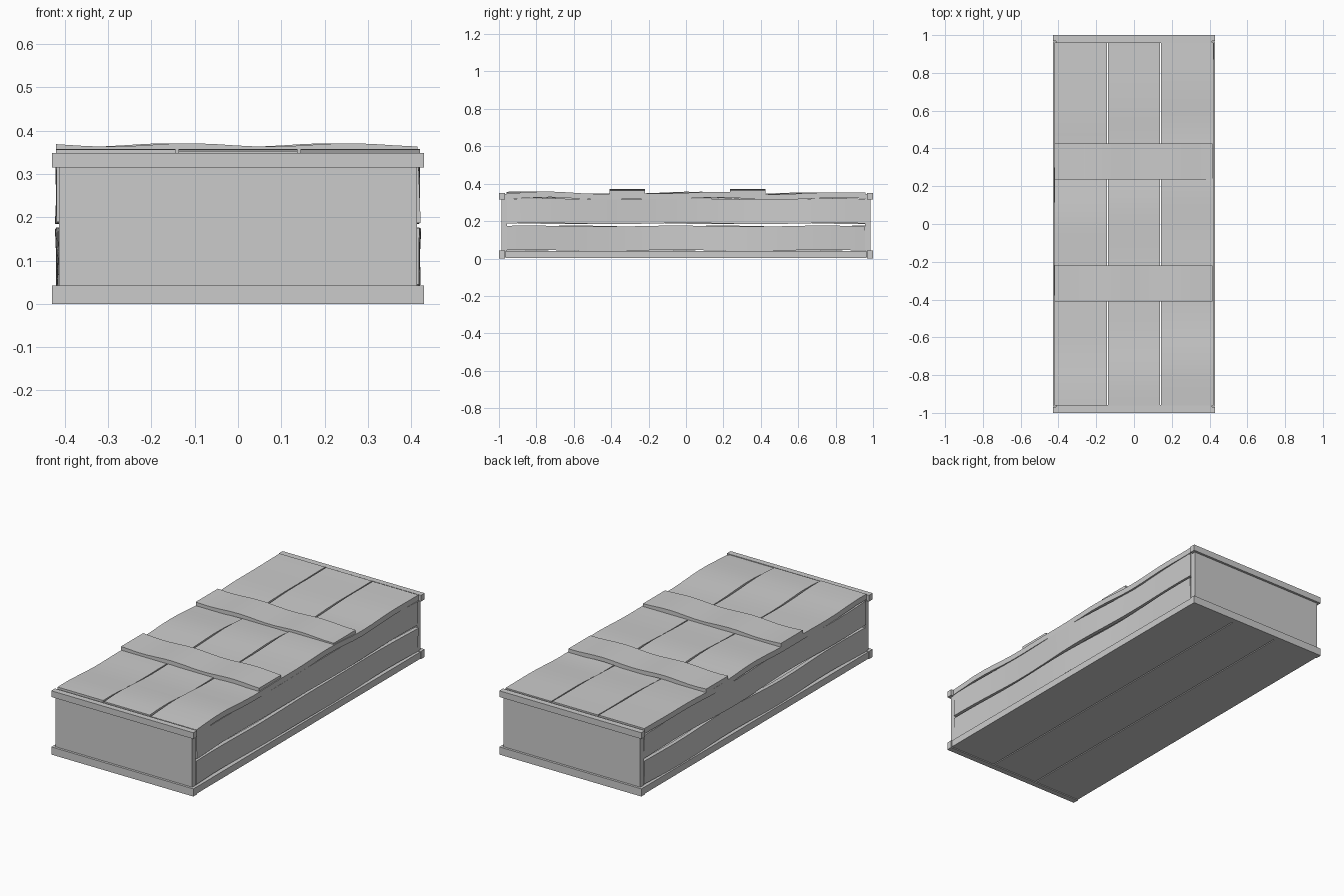
import bpy, bmesh
from math import sin, radians

if "Cube" in bpy.data.objects:
    bpy.data.objects.remove(bpy.data.objects["Cube"])


def board(name, x, y, z, axis=None, cuts=1, warp=None):
    """Box between ranges, sliced along one axis, then optionally warped."""
    lo, hi = (x[0], y[0], z[0]), (x[1], y[1], z[1])
    bm = bmesh.new()
    bmesh.ops.create_cube(bm, size=1)
    for v in bm.verts:
        v.co = [lo[i] + (v.co[i] + 0.5) * (hi[i] - lo[i]) for i in range(3)]
    if axis is not None:
        n = [0, 0, 0]
        n[axis] = 1
        for k in range(1, cuts):
            p = [0, 0, 0]
            p[axis] = lo[axis] + (hi[axis] - lo[axis]) * k / cuts
            bmesh.ops.bisect_plane(bm, geom=bm.verts[:] + bm.edges[:] + bm.faces[:],
                                   plane_co=p, plane_no=n)
    if warp:
        for v in bm.verts:
            v.co = warp(v.co.copy())
    bmesh.ops.recalc_face_normals(bm, faces=bm.faces[:])
    me = bpy.data.meshes.new(name)
    bm.to_mesh(me)
    bm.free()
    ob = bpy.data.objects.new(name, me)
    bpy.context.collection.objects.link(ob)
    bpy.ops.object.select_all(action='DESELECT')
    ob.select_set(True)
    bpy.context.view_layer.objects.active = ob
    if warp:
        bpy.ops.object.shade_smooth_by_angle(angle=radians(35))
    return ob


# uneven wood: each board gets its own phase
def lid_warp(phase):
    def f(c):
        c.z += 0.005 * sin(7.5 * c.y + 1.4 + phase) + 0.003 * sin(13 * c.y + 2 * phase)
        return c
    return f


def batten_warp(phase):
    def f(c):
        c.z += 0.004 * sin(17 * c.x + phase)
        return c
    return f


def side_warp(phase, mid):
    def f(c):
        c.x += 0.004 * sin(6 * c.y + phase) + 0.05 * (c.z - mid) * sin(4 * c.y + 2 * phase)
        c.z += 0.003 * sin(8 * c.y + phase)
        return c
    return f


# three planks each for floor and lid
for i, (a, b) in enumerate([(-0.42, -0.144), (-0.138, 0.138), (0.144, 0.42)]):
    fa, fb = (-0.428 if i == 0 else a), (0.428 if i == 2 else b)
    board(f"floor_plank_{i + 1}", (fa, fb), (-0.965, 0.965), (0.003, 0.04))
    board(f"lid_plank_{i + 1}", (a, b), (-0.96, 0.96), (0.32, 0.35), 1, 24,
          lid_warp((0.5, 0.0, -0.6)[i]))

# cross battens on the lid
for i, (a, b) in enumerate([(-0.41, -0.22), (0.235, 0.425)]):
    board(f"lid_batten_{i + 1}", (-0.42, 0.415), (a, b), (0.345, 0.367), 0, 16,
          batten_warp((3.5, 4.3)[i]))

# two long planks on each side
for s, side in ((-1, "left"), (1, "right")):
    xr = sorted((s * 0.395, s * 0.416))
    board(f"{side}_lower_plank", xr, (-0.957, 0.957), (0.043, 0.173), 1, 24,
          side_warp(1.0 + s, 0.108))
    board(f"{side}_upper_plank", xr, (-0.957, 0.957), (0.187, 0.318), 1, 24,
          side_warp(2.5 - s, 0.25))

# end panels with top and bottom rails
for s, end in ((-1, "front"), (1, "back")):
    board(f"{end}_panel", (-0.414, 0.414), sorted((s * 0.957, s * 0.987)), (0.01, 0.345))
    for lvl, z in (("bottom", (0.0, 0.042)), ("top", (0.315, 0.349))):
        board(f"{end}_{lvl}_rail", (-0.43, 0.43), sorted((s * 0.968, s * 1.0)), z)
